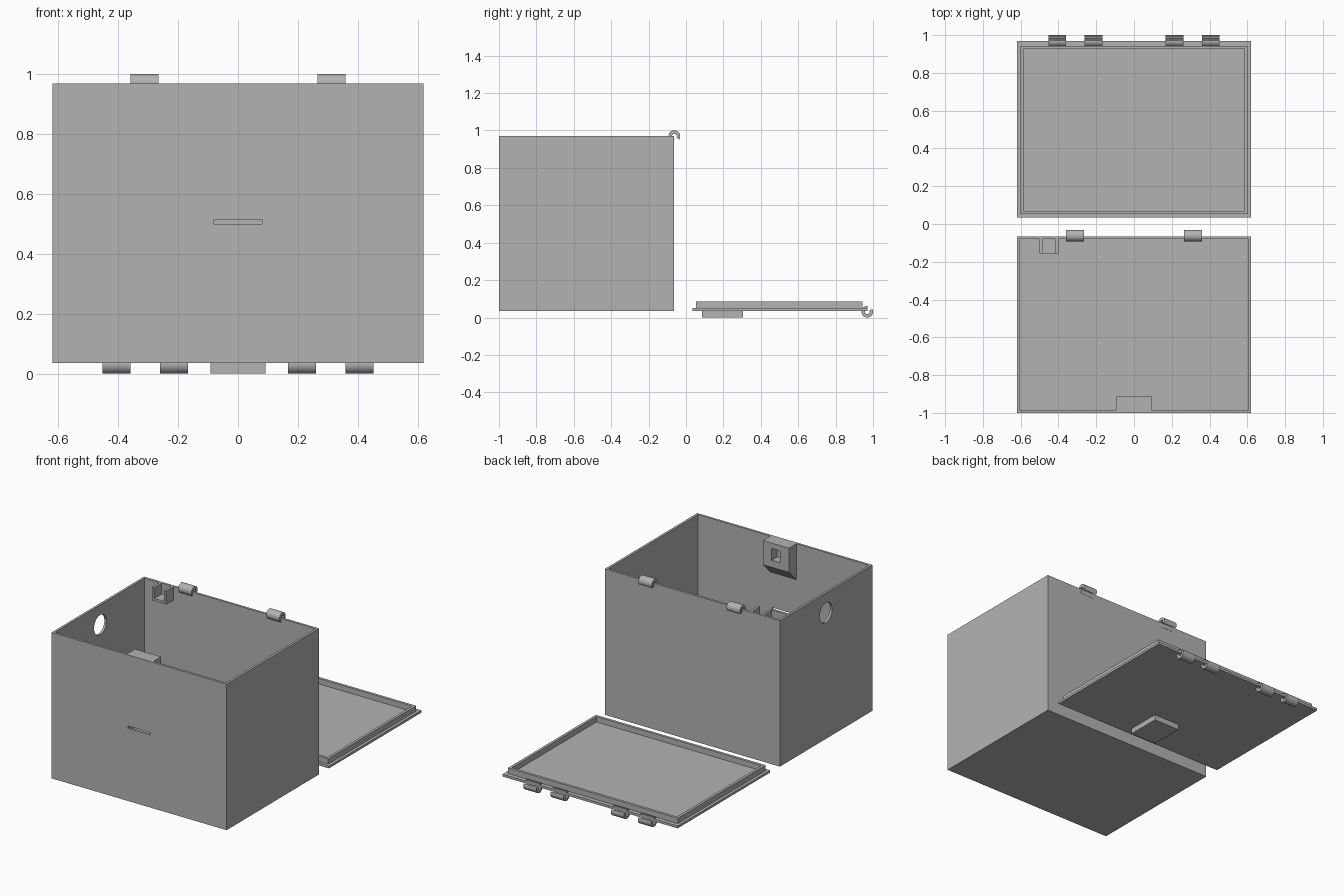
import bpy, bmesh, math

if "Cube" in bpy.data.objects:
    bpy.data.objects.remove(bpy.data.objects["Cube"], do_unlink=True)

grey = bpy.data.materials.new("plain grey")
grey.use_nodes = True
colour = (0.45, 0.45, 0.45, 1)
grey.diffuse_color = colour
grey.node_tree.nodes["Principled BSDF"].inputs["Base Color"].default_value = colour

WALL = 0.015
HALF = 0.62


def make(name, bm):
    bmesh.ops.recalc_face_normals(bm, faces=bm.faces)
    mesh = bpy.data.meshes.new(name)
    bm.to_mesh(mesh)
    bm.free()
    mesh.materials.append(grey)
    ob = bpy.data.objects.new(name, mesh)
    bpy.context.collection.objects.link(ob)
    return ob


def prism(name, profile, x0, x1):
    """Extrude a (y, z) outline along x."""
    bm = bmesh.new()
    face = bm.faces.new([bm.verts.new((x0, y, z)) for y, z in profile])
    new = bmesh.ops.extrude_face_region(bm, geom=[face])["geom"]
    verts = [v for v in new if isinstance(v, bmesh.types.BMVert)]
    bmesh.ops.translate(bm, verts=verts, vec=(x1 - x0, 0, 0))
    return make(name, bm)


def block(name, x, y, z):
    return prism(name, [(y[0], z[0]), (y[1], z[0]), (y[1], z[1]), (y[0], z[1])], *x)


def circle(y, z, r, start=0, end=360, n=32):
    return [(y + r * math.cos(a), z + r * math.sin(a))
            for a in (math.radians(start + (end - start) * i / n) for i in range(n))]


def cut(target, cutter):
    mod = target.modifiers.new(cutter.name, 'BOOLEAN')
    mod.operation = 'DIFFERENCE'
    mod.solver = 'EXACT'
    mod.object = cutter
    cutter.hide_render = True
    cutter.hide_viewport = True
    cutter.display_type = 'WIRE'


def smooth(ob):
    bpy.ops.object.select_all(action='DESELECT')
    ob.select_set(True)
    bpy.context.view_layer.objects.active = ob
    bpy.ops.object.shade_smooth_by_angle(angle=math.radians(30))


# Open box with a coin slot in front and a round hole in one side
front, back, base, rim = -1.0, -0.065, 0.035, 0.97
box = block("box_body", (-HALF, HALF), (front, back), (base, rim))
cut(box, block("cavity_cutter", (-HALF + WALL, HALF - WALL),
               (front + WALL, back - WALL), (base + WALL, rim + 0.1)))
cut(box, block("slot_cutter", (-0.08, 0.08), (front - 0.1, front + 0.1), (0.5, 0.515)))
cut(box, prism("side_hole_cutter", circle(-0.53, 0.843, 0.063), -HALF - 0.1, -HALF + 0.1))

# Lock catch behind the front wall: sloped underside and a square pocket
inner = front + WALL
catch = prism("lock_catch", [(inner, rim), (-0.91, rim), (-0.91, 0.815), (inner, 0.74)],
              -0.092, 0.092)
cut(catch, block("catch_pocket_cutter", (-0.03, 0.03), (-0.965, -0.8), (0.86, 0.935)))

# Small open holder on the back wall
holder_y = (-0.155, back - WALL)
block("holder_floor", (-0.5, -0.4), holder_y, (0.885, 0.9))
for side, x in (("left", -0.415), ("right", -0.5)):
    block(f"holder_{side}_cheek", (x, x + WALL), holder_y, (0.9, rim))

# Lid lying upside down behind the box: plate, raised lip and grip
lid_y = (0.035, 0.97)
block("lid_plate", (-HALF, HALF), lid_y, (0.035, 0.05))
lip = block("lid_lip", (-0.602, 0.602), (0.053, 0.943), (0.05, 0.085))
cut(lip, block("lip_cutter", (-0.585, 0.585), (0.07, 0.926), (0.04, 0.2)))
block("lid_grip", (-0.092, 0.092), (0.085, 0.305), (0, 0.035))


# Clip hinges: rolled knuckles with a narrow opening
def knuckle(name, x, y, z, start, end):
    outer = circle(y, z, 0.031, start, end, 40)
    bore = circle(y, z, 0.013, start, end, 40)
    ob = prism(name, outer + bore[::-1], x - 0.047, x + 0.047)
    smooth(ob)


for side, sign in (("left", 1), ("right", -1)):
    knuckle(f"box_hinge_{side}", sign * 0.312, back + 0.003, rim, -35, 275)
    for place, x in (("inner", 0.214), ("outer", 0.406)):
        knuckle(f"lid_hinge_{side}_{place}", sign * x, 0.969, 0.031, 85, 395)
